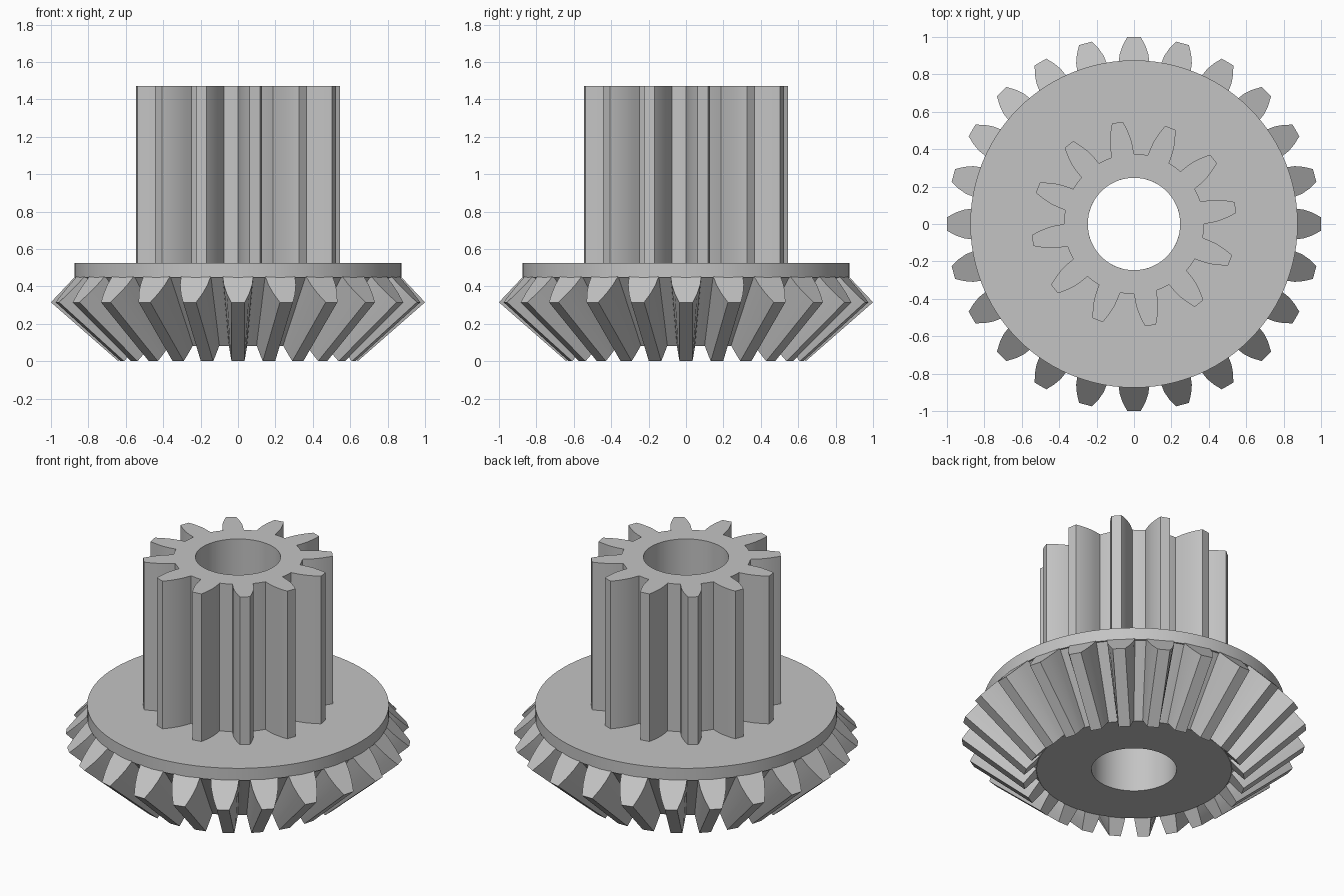
import bpy, bmesh
from math import sin, cos, tau, pi, radians

cube = bpy.data.objects.get("Cube")
if cube:
    bpy.data.objects.remove(cube, do_unlink=True)

grey = bpy.data.materials.new("light grey plastic")
grey.use_nodes = True
GREY = (0.55, 0.55, 0.55, 1)
grey.diffuse_color = GREY
grey.node_tree.nodes["Principled BSDF"].inputs["Base Color"].default_value = GREY

HOLE, DISC_TOP, TOP = 0.247, 0.525, 1.47


def finish(name, bm, angle=30):
    bmesh.ops.recalc_face_normals(bm, faces=bm.faces)
    mesh = bpy.data.meshes.new(name)
    bm.to_mesh(mesh)
    bm.free()
    obj = bpy.data.objects.new(name, mesh)
    bpy.context.collection.objects.link(obj)
    mesh.materials.append(grey)
    bpy.ops.object.select_all(action='DESELECT')
    obj.select_set(True)
    bpy.context.view_layer.objects.active = obj
    bpy.ops.object.shade_smooth_by_angle(angle=radians(angle))
    return obj


def bridge(bm, a, b):
    n = len(a)
    for i in range(n):
        j = (i + 1) % n
        bm.faces.new((a[i], a[j], b[j], b[i]))


def ring(bm, polar, z):
    return [bm.verts.new((r * cos(a), r * sin(a), z)) for r, a in polar]


# Cone body with the flat disc and through hole, as a closed revolve
bm = bmesh.new()
profile = [(HOLE, 0.08), (0.565, 0.08), (0.865, 0.447), (0.875, 0.447),
           (0.875, DISC_TOP), (HOLE, DISC_TOP)]
angles = [tau * i / 96 for i in range(96)]
rings = [ring(bm, [(r, a) for a in angles], z) for r, z in profile]
for i, lower in enumerate(rings):
    bridge(bm, lower, rings[(i + 1) % len(rings)])
finish("bevel_body", bm)

# Bevel teeth, each lofted from the small inner end to the large outer end
BEVEL_TEETH = 24
DEPTHS = (0, 0.35, 0.7, 1.1)


def tooth_end(bm, tip, root, widths, angle):
    half = [(tip[0] + (root[0] - tip[0]) * t, tip[1] + (root[1] - tip[1]) * t, w)
            for t, w in zip(DEPTHS, widths)]
    outline = half[::-1] + [(r, z, -w) for r, z, w in half]
    c, s = cos(angle), sin(angle)
    return [bm.verts.new((r * c - w * s, r * s + w * c, z)) for r, z, w in outline]


bm = bmesh.new()
for k in range(BEVEL_TEETH):
    a = tau * k / BEVEL_TEETH
    outer = tooth_end(bm, (1.0, 0.315), (0.873, 0.45), (0.036, 0.06, 0.076, 0.083), a)
    inner = tooth_end(bm, (0.64, 0), (0.565, 0.085), (0.034, 0.04, 0.045, 0.05), a)
    bridge(bm, outer, inner)
    bm.faces.new(outer)
    bm.faces.new(inner)
finish("bevel_teeth", bm)

# Spur pinion: rounded tooth flanks around the same hole
SPUR_TEETH = 12
FLANK = [(0.375, 9.2), (0.42, 8.2), (0.46, 7), (0.5, 5.3), (0.53, 4), (0.55, 3)]
outline = []
for k in range(SPUR_TEETH):
    mid = tau * k / SPUR_TEETH + radians(9.3)
    outline += [(r, mid - radians(h)) for r, h in FLANK]
    outline += [(r, mid + radians(h)) for r, h in reversed(FLANK)]
    outline.append((FLANK[0][0], mid + pi / SPUR_TEETH))
bore = [(HOLE, a) for r, a in outline]
bm = bmesh.new()
outer_low, outer_top = ring(bm, outline, DISC_TOP), ring(bm, outline, TOP)
bore_low, bore_top = ring(bm, bore, DISC_TOP), ring(bm, bore, TOP)
bridge(bm, outer_low, outer_top)
bridge(bm, outer_top, bore_top)
bridge(bm, bore_top, bore_low)
finish("spur_pinion", bm)
